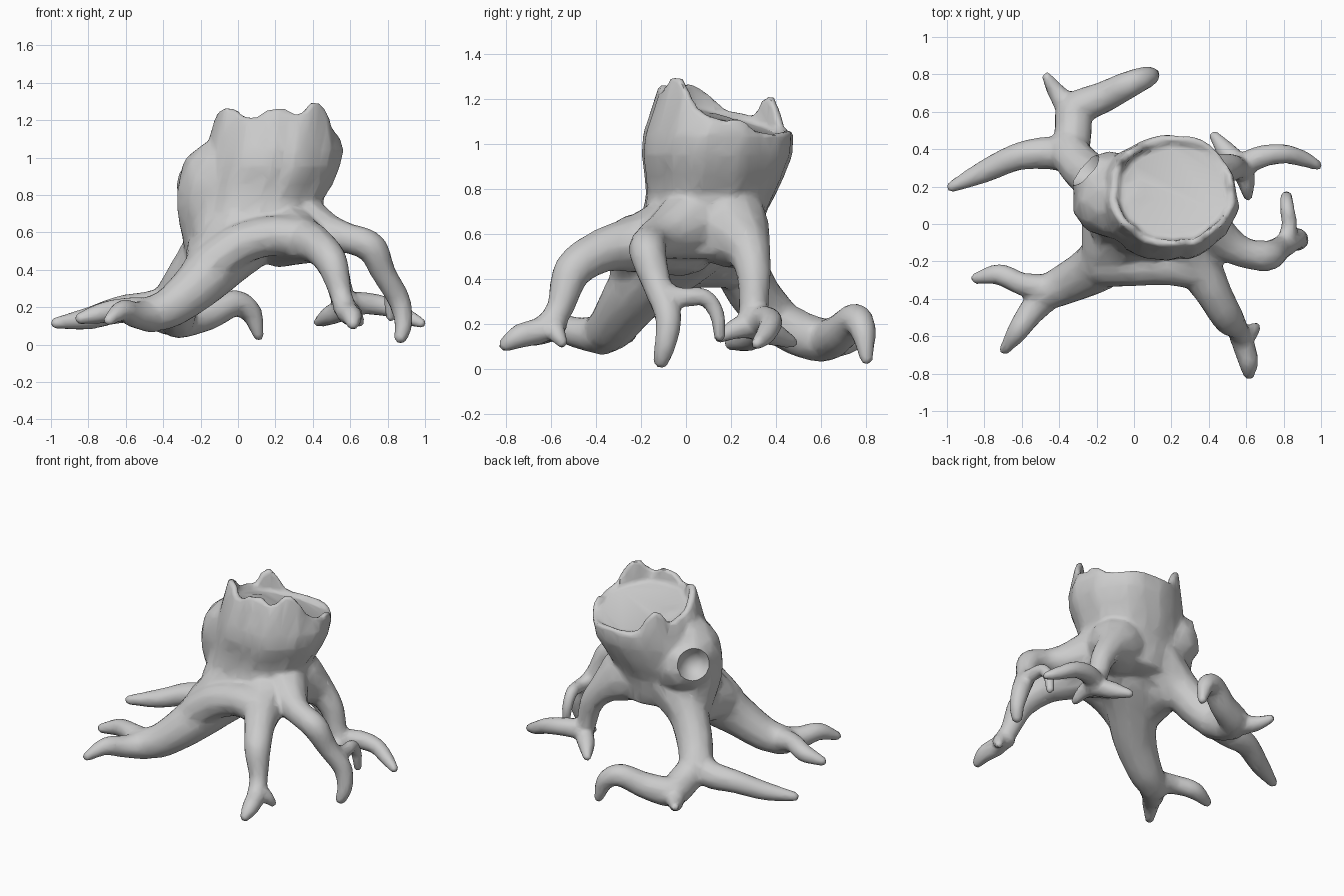
import bpy, bmesh, math, random
from mathutils import Vector, Matrix

random.seed(4)
bm = bmesh.new()


def limb(points, steps=7, fat=1.12):
    """Chain of overlapping balls along a smooth path of (x, y, z, radius)."""
    p = [Vector(q) for q in points]
    p = [2 * p[0] - p[1]] + p + [2 * p[-1] - p[-2]]
    for i in range(1, len(p) - 2):
        a, b, c, d = p[i - 1:i + 3]
        for s in range(steps + 1):
            t = s / steps
            v = 0.5 * (2 * b + (c - a) * t + (2 * a - 5 * b + 4 * c - d) * t * t
                       + (3 * b - a - 3 * c + d) * t ** 3)
            bmesh.ops.create_icosphere(bm, subdivisions=2, radius=max(v[3] * fat, 0.026),
                                       matrix=Matrix.Translation(v[:3]))


# Trunk: outer rings (z, cx, cy, rx, ry), ragged rim, thin inner wall and tilted top
N = 40
RIM = [(0, 1.10), (12, 1.12), (32, 1.04), (60, 1.05), (78, 1.06), (110, 1.06), (122, 1.10),
       (130, 1.22), (142, 1.21), (152, 1.12), (180, 1.15), (196, 1.22), (212, 1.27), (224, 1.26),
       (238, 1.21), (255, 1.22), (262, 1.26), (280, 1.26), (292, 1.21), (304, 1.30), (318, 1.29),
       (336, 1.14), (360, 1.10)]


def rim_height(deg):
    for (a, h), (b, k) in zip(RIM, RIM[1:]):
        if a <= deg <= b:
            return h + (k - h) * (deg - a) / (b - a)


rows = [(0.49, .16, .04, .25, .20), (0.51, .13, .03, .33, .29), (0.60, .11, .05, .36, .29),
        (0.70, .11, .085, .34, .275), (0.78, .12, .11, .34, .29), (0.86, .15, .125, .355, .31),
        (0.95, .18, .135, .365, .335), (1.04, .195, .145, .365, .335),
        ('rim', .205, .175, .335, .30), ('rim', .21, .175, .30, .265), ('top', .21, .175, .295, .26)]
ridge = [random.uniform(-.03, .025) for _ in range(N)]
rings = []
for z, cx, cy, rx, ry in rows:
    ring = []
    for i in range(N):
        a = 2 * math.pi * i / N
        k = 1 + ridge[i] + random.uniform(-.012, .012)
        x, y = cx + rx * k * math.cos(a), cy + ry * k * math.sin(a)
        floor = 1.11 - .06 * (x - .21) - .28 * (y - .15)
        h = rim_height(360 * i / N)
        zz = max(h, floor + .005) if z == 'rim' else floor if z == 'top' else z
        ring.append(bm.verts.new((x, y, zz)))
    rings.append(ring)
for lo, hi in zip(rings, rings[1:]):
    for i in range(N):
        j = (i + 1) % N
        bm.faces.new((lo[i], lo[j], hi[j], hi[i]))
bm.faces.new(rings[0][::-1])
bm.faces.new(rings[-1])

# Broken branch stub on the back left and the swelling beside it
limb([(0, .14, .76, .2), (-.12, .2, .82, .19), (-.19, .22, .85, .145)], fat=1)
limb([(.0, .12, .95, .19), (-.11, .12, .89, .2), (-.16, .12, .76, .175), (-.16, .14, .62, .15),
      (-.15, .18, .5, .14)], fat=1)

# Webs between the roots: left side and front
limb([(-.13, .16, .5, .14), (-.15, .03, .49, .135), (-.15, -.12, .45, .135)], fat=1)
limb([(-.15, -.22, .42, .12), (.0, -.22, .53, .115), (.17, -.22, .58, .11), (.33, -.24, .575, .11)],
     fat=1)

# Back left root: fork to the left, to the back and a short spur
limb([(-.02, .15, .66, .18), (-.17, .22, .5, .12), (-.28, .3, .34, .105), (-.35, .39, .23, .098)])
limb([(-.33, .36, .25, .085), (-.46, .38, .2, .08), (-.62, .36, .19, .068), (-.8, .28, .14, .055),
      (-.97, .2, .115, .03)])
limb([(-.34, .36, .24, .09), (-.325, .5, .16, .093), (-.31, .61, .13, .088), (-.16, .68, .16, .077),
      (-.02, .75, .22, .066), (.07, .785, .17, .052), (.11, .8, .05, .028)])
limb([(-.33, .6, .12, .07), (-.41, .7, .11, .045), (-.465, .785, .13, .026)])

# Front left root: fork in two
limb([(.05, .02, .62, .2), (-.07, -.1, .48, .16), (-.2, -.23, .33, .125), (-.36, -.32, .2, .1),
      (-.48, -.37, .16, .085)])
limb([(-.46, -.35, .17, .075), (-.6, -.32, .19, .056), (-.72, -.27, .17, .052), (-.84, -.29, .14, .03)])
limb([(-.46, -.37, .15, .08), (-.55, -.47, .16, .065), (-.62, -.57, .18, .052), (-.69, -.67, .13, .028)])

# Front right root: drops steeply, small toe at the foot
limb([(.22, -.02, .6, .17), (.33, -.2, .56, .12), (.42, -.36, .53, .09), (.5, -.5, .44, .078),
      (.55, -.56, .27, .055), (.58, -.63, .18, .055), (.61, -.73, .15, .05), (.615, -.8, .11, .03)])
limb([(.56, -.58, .2, .05), (.62, -.58, .17, .04), (.65, -.55, .12, .025)])

# Right root: knee, long foot and side claw
limb([(.3, .05, .66, .16), (.46, -.08, .6, .1), (.58, -.15, .57, .075), (.71, -.17, .52, .075),
      (.78, -.13, .38, .06), (.86, -.08, .24, .055), (.885, -.09, .12, .045), (.87, -.11, .04, .034)])
limb([(.8, -.12, .35, .045), (.83, -.02, .32, .04), (.82, .08, .32, .036), (.815, .135, .25, .032),
      (.815, .15, .15, .026)])

# Back right root: three toes
limb([(.3, .18, .64, .17), (.42, .27, .54, .095), (.51, .3, .42, .07), (.55, .3, .28, .06),
      (.58, .3, .2, .065)])
limb([(.57, .31, .21, .06), (.68, .36, .22, .055), (.8, .375, .2, .048), (.9, .35, .15, .04),
      (.98, .315, .115, .026)])
limb([(.58, .3, .2, .055), (.6, .22, .18, .042), (.61, .15, .14, .024)])
limb([(.57, .31, .19, .055), (.5, .38, .16, .05), (.43, .47, .12, .026)])

mesh = bpy.data.meshes.new("tree_stump")
bm.to_mesh(mesh)
bm.free()
stump = bpy.data.objects.new("tree_stump", mesh)
bpy.context.collection.objects.link(stump)

# Cutter for the hollow in the branch stub
bpy.ops.mesh.primitive_uv_sphere_add(segments=20, ring_count=12, location=(-.3, .325, .89))
cutter = bpy.context.object
cutter.name = "hollow_cutter"
cutter.hide_render = True
cutter.rotation_mode = 'QUATERNION'
cutter.rotation_quaternion = Vector((-.65, .65, .25)).to_track_quat('Z', 'Y')
cutter.scale = (.115, .115, .14)

# Fuse into one skin, carve the hollow, soften and thin the mesh
remesh = stump.modifiers.new("fuse", 'REMESH')
remesh.mode = 'VOXEL'
remesh.voxel_size = .014
hollow = stump.modifiers.new("hollow", 'BOOLEAN')
hollow.operation = 'DIFFERENCE'
hollow.object = cutter
soft = stump.modifiers.new("soften", 'SMOOTH')
soft.factor = .5
soft.iterations = 5
thin = stump.modifiers.new("thin", 'DECIMATE')
thin.ratio = .12

bpy.ops.object.select_all(action='DESELECT')
bpy.context.view_layer.objects.active = stump
stump.select_set(True)
for m in list(stump.modifiers):
    bpy.ops.object.modifier_apply(modifier=m.name)
bpy.data.objects.remove(cutter)
bpy.ops.object.shade_smooth_by_angle(angle=math.radians(50))
